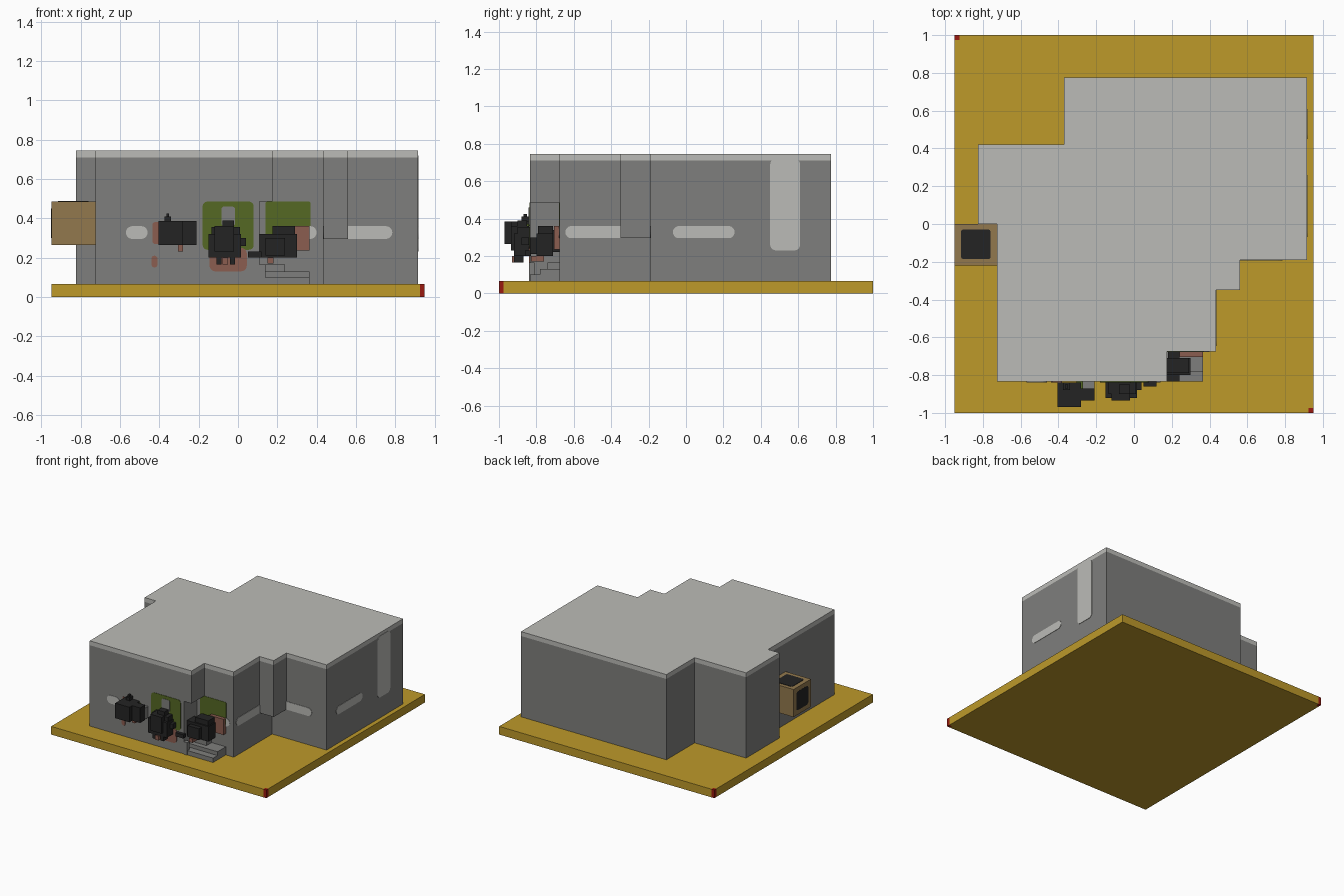
import bpy, bmesh
from math import sin, cos, pi
from mathutils import Vector

UNIT = 0.01  # all helper dimensions are in hundredths

default_cube = bpy.data.objects.get("Cube")
if default_cube:
    bpy.data.objects.remove(default_cube, do_unlink=True)


def make_material(name, *rgb):
    material = bpy.data.materials.new(name)
    colour = (*rgb, 1)
    material.diffuse_color = colour
    material.use_nodes = True
    material.node_tree.nodes["Principled BSDF"].inputs["Base Color"].default_value = colour
    return material


mustard = make_material("mustard_ground", .51, .32, .023)
wall_grey = make_material("wall_grey", .212, .212, .205)
light_grey = make_material("light_grey", .5, .5, .475)
black = make_material("machine_black", .017, .017, .017)
green = make_material("moss_green", .09, .14, .017)
clay = make_material("clay_pink", .26, .11, .08)
brown = make_material("crate_brown", .29, .19, .075)
red = make_material("marker_red", .32, .01, .005)


def extrude_outline(name, outline, direction, material):
    """Closed solid swept from a planar outline."""
    mesh = bpy.data.meshes.new(name)
    bm = bmesh.new()
    face = bm.faces.new([bm.verts.new(Vector(p) * UNIT) for p in outline])
    swept = bmesh.ops.extrude_face_region(bm, geom=[face], use_keep_orig=True)
    moved = [v for v in swept["geom"] if isinstance(v, bmesh.types.BMVert)]
    bmesh.ops.translate(bm, verts=moved, vec=Vector(direction) * UNIT)
    bmesh.ops.recalc_face_normals(bm, faces=bm.faces)
    bm.to_mesh(mesh)
    bm.free()
    mesh.materials.append(material)
    part = bpy.data.objects.new(name, mesh)
    bpy.context.scene.collection.objects.link(part)
    return part


def prism(name, plan, bottom, top, material):
    outline = [(x, y, bottom) for x, y in plan]
    return extrude_outline(name, outline, (0, 0, top - bottom), material)


def box(name, xs, ys, zs, material):
    plan = [(xs[0], ys[0]), (xs[1], ys[0]), (xs[1], ys[1]), (xs[0], ys[1])]
    return prism(name, plan, *zs, material)


def panel(name, axis, level, us, vs, radius, material, steps=5):
    """Thin rounded plate lying across the given axis."""
    corners = [(us[1], vs[1], -1, -1), (us[0], vs[1], 1, -1),
               (us[0], vs[0], 1, 1), (us[1], vs[0], -1, 1)]
    outline = []
    for quarter, (u, v, du, dv) in enumerate(corners):
        for i in range(steps + 1):
            a = (quarter + i / steps) * pi / 2
            point = [u + radius * (du + cos(a)), v + radius * (dv + sin(a))]
            point.insert("xyz".index(axis), level - .3)
            outline.append(point)
    direction = [.6 if axis == letter else 0 for letter in "xyz"]
    return extrude_outline(name, outline, direction, material)


# Ground slab with two notched corners holding the markers
EDGE, END, NOTCH = 95, 100, 2.5
half = [(EDGE - NOTCH, -END), (EDGE - NOTCH, NOTCH - END), (EDGE, NOTCH - END), (EDGE, END)]
prism("ground_slab", half + [(-x, -y) for x, y in half], 0, 6.5, mustard)
for name, side in (("front_corner_marker", 1), ("back_corner_marker", -1)):
    xs = sorted((side * (EDGE - NOTCH), side * EDGE))
    ys = sorted((side * (NOTCH - END), -side * END))
    box(name, xs, ys, (0, 6.5), red)

# Building: recessed corner below, full walls above, pale roof cap
rear = [(91.5, -19), (91.5, 77.5), (-37, 77.5), (-37, 42),
        (-82.5, 42), (-82.5, 0), (-72.5, 0), (-72.5, -83.5)]
inner_corner = [(43.5, -67.5), (43.5, -19)]
bay_corner = [(43.5, -67.5), (43.5, -35), (56, -35), (56, -19)]
porch = [(11, -83.5), (11, -67.5)]
step_back = [(17.5, -83.5), (17.5, -67.5)]
prism("lower_walls", rear + porch + inner_corner, 6.5, 48.5, wall_grey)
prism("upper_walls", rear + step_back + inner_corner, 48.5, 71, wall_grey)
prism("roof_cap", rear + step_back + bay_corner, 71, 74.5, light_grey)
box("overhanging_bay", (43.5, 56), (-35, -19), (29.5, 71), wall_grey)

# Pale slot windows and the tall side strip
SLOT = (29.5, 36)
for name, axis, level, span in (
        ("front_slot", "y", -83.5, (-57, -46)),
        ("porch_slot", "y", -67.5, (28, 40)),
        ("wing_slot", "y", -19, (46, 78.5)),
        ("entry_side_slot", "x", 43.5, (-64.5, -30)),
        ("wing_side_slot", "x", 91.5, (-7, 26))):
    panel(name, axis, level, span, SLOT, 3.2, light_grey)
panel("tall_side_strip", "x", 91.5, (45, 61), (23, 72), 3, light_grey)

# Painted wall patches
panel("front_green_patch", "y", -83.5, (-18, 8), (24, 48.5), 2.5, green)
panel("green_patch_hatch", "y", -83.8, (-8.5, -1.5), (36, 46), 1.5, wall_grey)
panel("front_clay_patch", "y", -83.6, (-14.5, 4.5), (13, 25), 3, clay)
panel("porch_green_patch", "y", -67.5, (14, 37), (30, 48.5), 1, green)
panel("clay_strip", "y", -83.5, (-43.5, -38), (27, 38), 1.2, clay)
panel("clay_dot", "y", -83.5, (-44, -41), (15, 21), 1.5, clay)
box("porch_clay_block", (24, 36.5), (-70.5, -67.5), (23.5, 36), clay)

# Porch steps
box("lower_step", (11, 36.5), (-83.5, -67.5), (6.5, 10), wall_grey)
box("middle_step", (11, 36.5), (-78, -67.5), (10, 13), wall_grey)
box("upper_step", (11, 24), (-74, -67.5), (13, 16.5), wall_grey)
box("step_post", (11, 14), (-84, -81), (6.5, 16.5), wall_grey)

# Hanging crate with dark panels
box("crate", (-95, -72.5), (-22, 0), (26.5, 48.5), brown)
panel("crate_top_panel", "z", 48.5, (-91.5, -76), (-18.5, -3), 1, black)
panel("crate_side_panel", "x", -94.8, (-18.5, -3.5), (30, 45), 2, black)


def machine(name, parts):
    for part, xs, ys, zs, material in parts:
        box(name + "_" + part, xs, ys, zs, material)


# Wall machines, each a cluster of blocks
machine("right_machine", [
    ("body", (-40.5, -28), (-97, -84), (26.5, 38.5), black),
    ("side", (-28, -21), (-93.5, -87), (26.5, 38.5), black),
    ("mount", (-27, -21), (-87, -83), (27, 36), wall_grey),
    ("moss", (-30.5, -27), (-87, -83), (28, 37), green),
    ("knob", (-37.5, -34), (-88, -84), (38.5, 41), black),
    ("knob_tip", (-36.5, -35), (-87, -85), (41, 42.5), black),
    ("foot", (-30.5, -28), (-90, -87), (23, 26.5), clay)])
machine("middle_machine", [
    ("body", (-15, 1.5), (-92, -83.5), (20, 32), black),
    ("chest", (-12, -2), (-93.5, -84), (23, 36), black),
    ("shoulders", (-13.5, 1), (-90, -83.5), (32, 35.5), black),
    ("head", (-8, -2), (-90, -85), (36, 39), black),
    ("arm", (1.5, 4), (-88, -84), (26, 30), black),
    ("clay_base", (-8, -5), (-93, -88), (16.5, 20), clay)])
for name, x in (("middle_machine_right_foot", -11), ("middle_machine_left_foot", -4)):
    box(name, (x, x + 2.5), (-92, -87), (16.5, 20), black)
machine("porch_machine", [
    ("body", (11, 30), (-80, -71), (20, 32), black),
    ("top", (17.5, 29), (-79, -71), (32, 36), black),
    ("front", (14, 24), (-83.5, -80), (21, 30), black),
    ("back", (18, 24), (-71, -67.5), (22, 34), black),
    ("arm", (5, 12), (-86, -83), (20, 23), black),
    ("clay_foot", (15, 18), (-83, -76), (17, 20), clay)])
